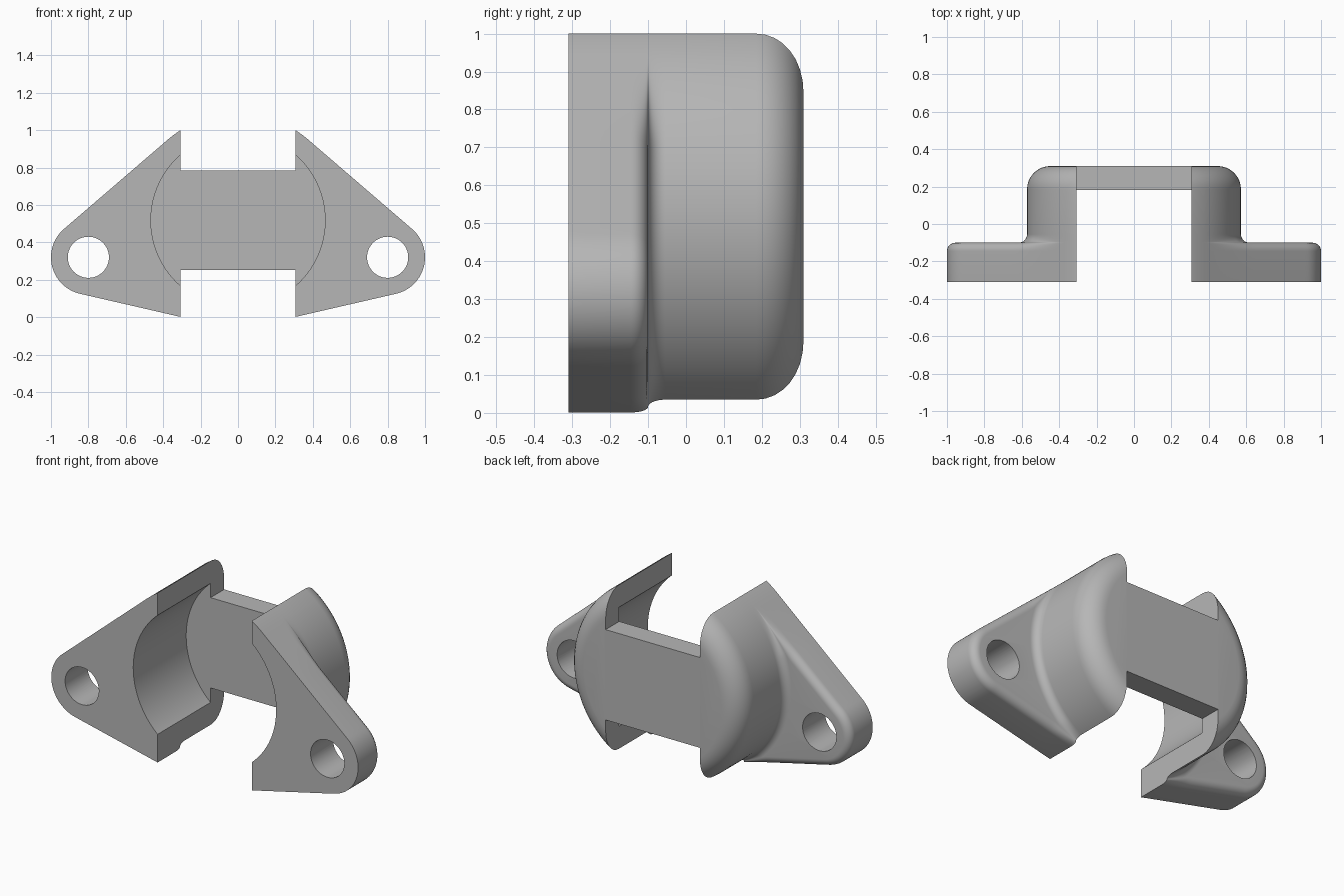
import bpy, bmesh, math
from mathutils import Vector, Matrix

cube = bpy.data.objects.get("Cube")
if cube:
    bpy.data.objects.remove(cube, do_unlink=True)

FRONT, SHELF, BACK = -0.31, -0.10, 0.31       # depth levels along y
BOSS, R = Vector((0, 0.5175)), 0.572          # central dome (x, z) and radius
EAR, r = Vector((0.8, 0.32)), 0.2             # bolt ear (x, z) and radius
FILLET, ROUND, STEPS = 0.045, 0.125, 8

grey = bpy.data.materials.new("satin_grey")
grey.use_nodes = True
grey.diffuse_color = (0.47, 0.47, 0.47, 1)
grey.node_tree.nodes["Principled BSDF"].inputs["Base Color"].default_value = grey.diffuse_color


def make_object(name, bm):
    bmesh.ops.recalc_face_normals(bm, faces=bm.faces[:])
    mesh = bpy.data.meshes.new(name)
    bm.to_mesh(mesh)
    bm.free()
    mesh.materials.append(grey)
    obj = bpy.data.objects.new(name, mesh)
    bpy.context.collection.objects.link(obj)
    return obj


def unit(a):
    return Vector((math.cos(a), math.sin(a)))


def outline():
    """Points and outward normals around the dome joined to the ear by tangents."""
    d = EAR - BOSS
    mid = math.atan2(d.y, d.x)
    half = math.acos((R - r) / d.length)
    top, low = mid + half, mid - half
    pts = []

    def arc(c, rad, a, b, n):
        for i in range(n + 1):
            u = unit(a + (b - a) * i / n)
            pts.append((c + u * rad, u))

    def line(a, c0, r0, c1, r1, n):
        u = unit(a)
        for i in range(1, n):
            pts.append(((c0 + u * r0).lerp(c1 + u * r1, i / n), u))

    arc(EAR, r, low, top, 28)
    line(top, EAR, r, BOSS, R, 32)
    arc(BOSS, R, top, low + math.tau, 64)
    line(low, BOSS, R, EAR, r, 32)
    return pts


def column(p, n):
    """Section from the front edge over the flange and up the dome."""
    ray = (p - BOSS).normalized()
    f = max(0, min(FILLET, ((p - BOSS).length - R) / 2))
    quarter = [(math.cos(a), math.sin(a))
               for a in (math.pi / 2 * k / STEPS for k in range(STEPS + 1))]
    out = [(p, FRONT)]
    out += [(p - n * f * (1 - c), SHELF - FILLET * (1 - s)) for c, s in quarter]
    out += [(BOSS + ray * (R + f * (1 - s)), SHELF + FILLET * (1 - c)) for c, s in quarter]
    out += [(BOSS + ray * (R - ROUND * (1 - c)), BACK - ROUND * (1 - s)) for c, s in quarter]
    return [(q.x, y, q.y) for q, y in out]


# Flange and dome as one lofted solid
bm = bmesh.new()
cols = [[bm.verts.new(v) for v in column(p, n)] for p, n in outline()]
for a, b in zip(cols, cols[1:] + cols[:1]):
    for k in range(len(a) - 1):
        bm.faces.new((a[k], b[k], b[k + 1], a[k + 1]))
bm.faces.new([c[0] for c in cols])
bm.faces.new([c[-1] for c in cols])
bmesh.ops.remove_doubles(bm, verts=bm.verts[:], dist=0.00005)
body = make_object("clamp_cap", bm)


def cylinder(name, c, rad, y0, y1, n):
    bm = bmesh.new()
    m = Matrix.Translation((c.x, (y0 + y1) / 2, c.y)) @ Matrix.Rotation(math.pi / 2, 4, 'X')
    bmesh.ops.create_cone(bm, cap_ends=True, segments=n, radius1=rad, radius2=rad,
                          depth=y1 - y0, matrix=m)
    return make_object(name, bm)


def box(name, lo, hi):
    lo, hi = Vector(lo), Vector(hi)
    bm = bmesh.new()
    bmesh.ops.create_cube(bm, size=1, matrix=Matrix.Translation((lo + hi) / 2)
                          @ Matrix.Diagonal((*(hi - lo), 1)))
    return make_object(name, bm)


# Bore, bolt hole and the slots above and below the bridge
cutters = [
    cylinder("bore_cutter", BOSS, 0.466, -0.6, 0.183, 96),
    cylinder("bolt_hole_cutter", EAR, 0.11, -0.6, 0.3, 48),
    box("upper_slot_cutter", (-0.307, -0.6, 0.784), (0.307, 0.6, 1.5)),
    box("lower_slot_cutter", (-0.307, -0.6, -0.5), (0.307, 0.6, 0.252)),
]
bpy.context.view_layer.objects.active = body
for c in cutters:
    c.hide_render = True
    mod = body.modifiers.new(c.name, 'BOOLEAN')
    mod.operation, mod.solver, mod.object = 'DIFFERENCE', 'EXACT', c

# Mirror the left half onto the right
mirror = body.modifiers.new("mirror", 'MIRROR')
mirror.use_bisect_axis[0] = True

for o in bpy.context.selected_objects:
    o.select_set(False)
body.select_set(True)
for name in [m.name for m in body.modifiers]:
    bpy.ops.object.modifier_apply(modifier=name)
for c in cutters:
    bpy.data.objects.remove(c, do_unlink=True)
bpy.ops.object.shade_smooth_by_angle(angle=math.radians(35))
